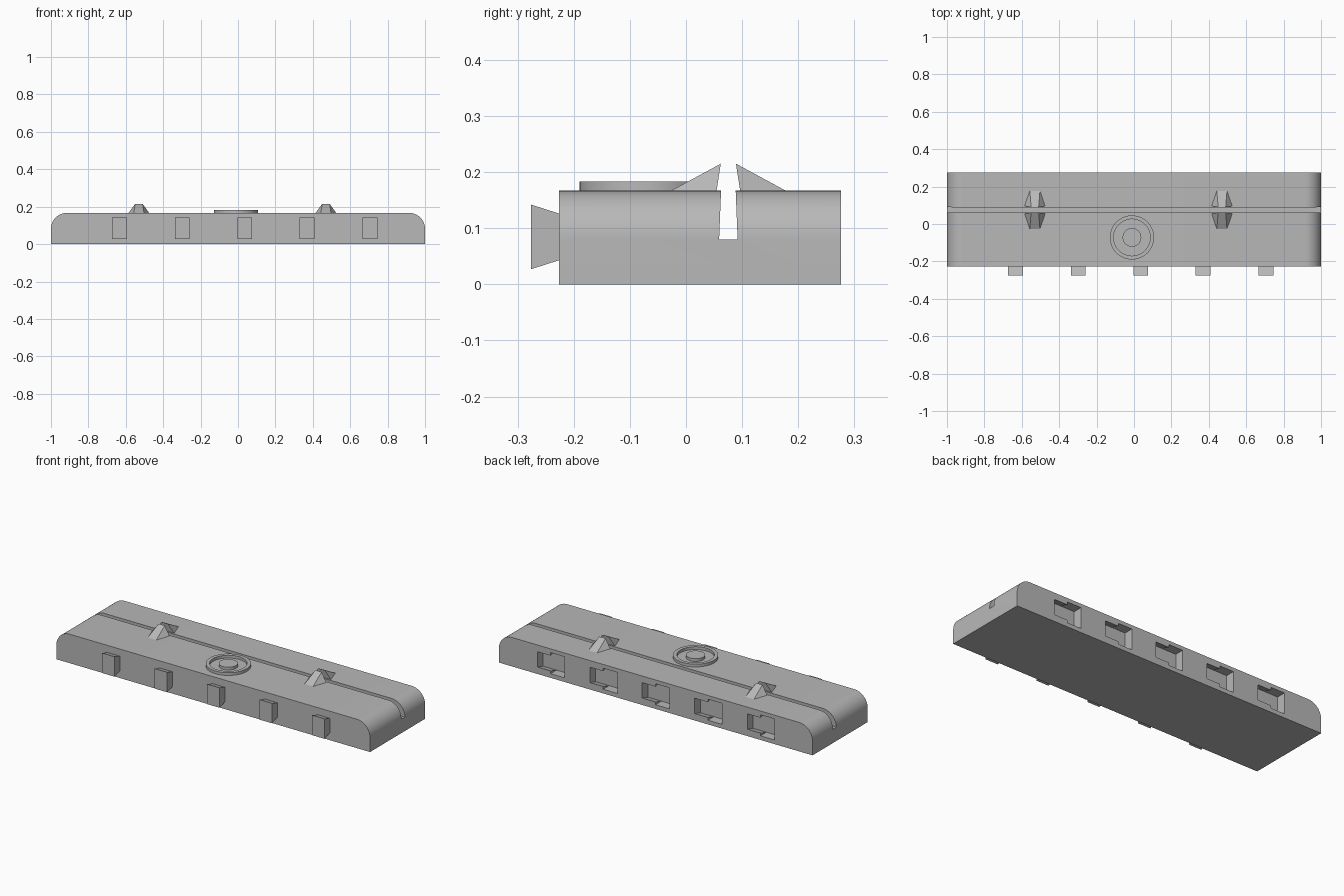
import bpy
import bmesh
from math import sin, cos, pi

default = bpy.data.objects.get("Cube")
if default:
    bpy.data.objects.remove(default, do_unlink=True)

grey = bpy.data.materials.new("mid_grey")
grey.use_nodes = True
grey.diffuse_color = (0.48, 0.48, 0.48, 1)
grey.node_tree.nodes["Principled BSDF"].inputs["Base Color"].default_value = grey.diffuse_color

FRONT, BACK, TOP = -0.226, 0.276, 0.167
PEG_X = [-0.634, -0.298, 0.036, 0.37, 0.705]


def finish(name, bm):
    bmesh.ops.recalc_face_normals(bm, faces=bm.faces)
    mesh = bpy.data.meshes.new(name)
    bm.to_mesh(mesh)
    bm.free()
    mesh.materials.append(grey)
    obj = bpy.data.objects.new(name, mesh)
    bpy.context.collection.objects.link(obj)
    return obj


def extrude(name, points, vector):
    bm = bmesh.new()
    face = bm.faces.new([bm.verts.new(p) for p in points])
    new = bmesh.ops.extrude_face_region(bm, geom=[face])["geom"]
    verts = [v for v in new if isinstance(v, bmesh.types.BMVert)]
    bmesh.ops.translate(bm, verts=verts, vec=vector)
    return finish(name, bm)


def taper(name, x0, x1, y0, z0, y1, z1):
    """Block whose height range changes from z0 at y0 to z1 at y1."""
    side = [(x0, y0, z0[0]), (x0, y0, z0[1]), (x0, y1, z1[1]), (x0, y1, z1[0])]
    return extrude(name, side, (x1 - x0, 0, 0))


def select_only(obj):
    bpy.ops.object.select_all(action="DESELECT")
    obj.select_set(True)
    bpy.context.view_layer.objects.active = obj


def cut(obj, cutter):
    cutter.hide_render = True
    mod = obj.modifiers.new("cut", "BOOLEAN")
    mod.operation = "DIFFERENCE"
    mod.solver = "EXACT"
    mod.object = cutter
    select_only(obj)
    bpy.ops.object.modifier_apply(modifier=mod.name)
    bpy.data.objects.remove(cutter, do_unlink=True)


def smooth(obj):
    select_only(obj)
    bpy.ops.object.shade_smooth_by_angle(angle=pi / 6)


# Long body with rounded upper ends
R, STEPS = 0.085, 12
arc = [i * pi / 2 / STEPS for i in range(STEPS + 1)]
right = [(1 - R + R * cos(a), FRONT, TOP - R + R * sin(a)) for a in arc]
left = [(-x, y, z) for x, y, z in reversed(right)]
body = extrude("body", [(-1, FRONT, 0), (1, FRONT, 0)] + right + left,
               (0, BACK - FRONT, 0))

# Lengthwise groove, slightly wider at its floor
groove = [(-1.1, 0.059, 0.08), (-1.1, 0.092, 0.08), (-1.1, 0.088, 0.18), (-1.1, 0.063, 0.18)]
cut(body, extrude("groove_cutter", groove, (2.2, 0, 0)))

# Back sockets: tall entry beside a flared slot
for x in PEG_X:
    cut(body, taper("entry_cutter", x - 0.125, x - 0.035,
                    0.222, (0.024, 0.145), 0.29, (0.024, 0.145)))
    cut(body, taper("slot_cutter", x - 0.06, x + 0.05,
                    0.222, (0.024, 0.145), BACK + 0.001, (0.04, 0.128)))
smooth(body)

# Flared pegs on the front
for i, x in enumerate(PEG_X):
    taper(f"peg_{i + 1}", x - 0.04, x + 0.04,
          -0.276, (0.027, 0.142), FRONT, (0.043, 0.126))

# Paired wedge guides on both sides of the groove
MID = 0.0755
for i, x in enumerate((-0.53, 0.47)):
    for label, side in (("front", -1), ("back", 1)):
        bm = bmesh.new()
        for half, dist, z in ((0.055, 0.021, TOP), (0.027, 0.102, TOP), (0.02, 0.0135, 0.215)):
            for s in (-1, 1):
                bm.verts.new((x + s * half, MID + side * dist, z))
        bmesh.ops.convex_hull(bm, input=bm.verts)
        bmesh.ops.dissolve_limit(bm, angle_limit=0.01, verts=bm.verts, edges=bm.edges)
        finish(f"{label}_guide_{i + 1}", bm)


# Plain raised boss and rim on the top
def disc(name, radius, z0, z1):
    turn = [i * 2 * pi / 48 for i in range(48)]
    ring = [(-0.011 + radius * cos(a), -0.072 + radius * sin(a), z0) for a in turn]
    return extrude(name, ring, (0, 0, z1 - z0))


smooth(disc("boss", 0.05, TOP, 0.183))
rim = disc("rim", 0.118, TOP, 0.183)
cut(rim, disc("rim_cutter", 0.098, TOP - 0.05, 0.25))
smooth(rim)
